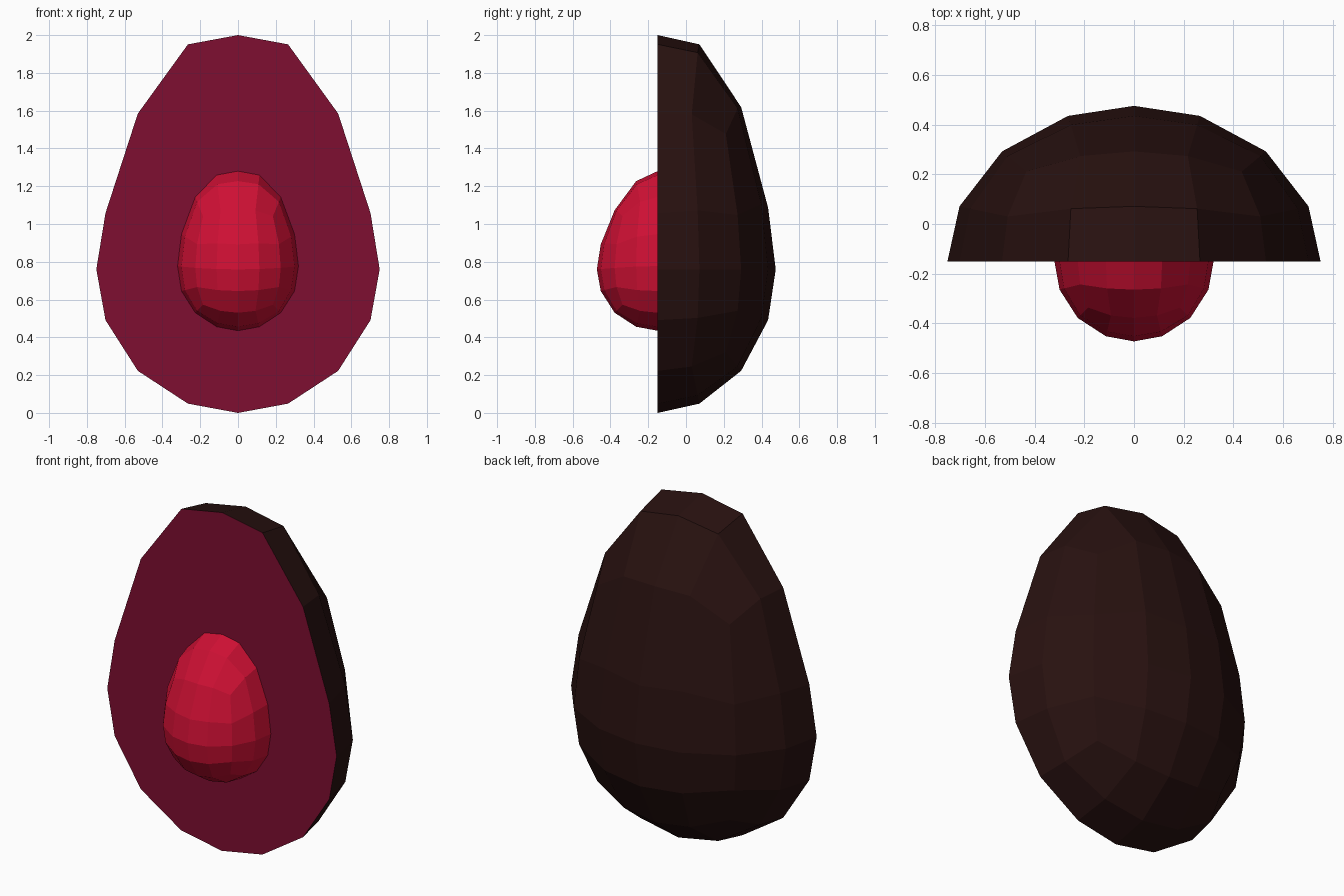
import bpy
import bmesh
from math import sqrt
from mathutils import Vector

cube = bpy.data.objects.get("Cube")
if cube:
    bpy.data.objects.remove(cube, do_unlink=True)

CUT_Y = -0.15      # plane of the cut face
MIDDLE_Z = 0.76    # height of the widest point


def make_material(name, color):
    mat = bpy.data.materials.new(name)
    mat.use_nodes = True
    mat.diffuse_color = color
    mat.node_tree.nodes["Principled BSDF"].inputs["Base Color"].default_value = color
    return mat


def to_sphere(p):
    """Map a point on the unit cube to the unit sphere."""
    x, y, z = (c * c for c in p)
    return Vector((p.x * sqrt(1 - y / 2 - z / 2 + y * z / 3),
                   p.y * sqrt(1 - z / 2 - x / 2 + z * x / 3),
                   p.z * sqrt(1 - x / 2 - y / 2 + x * y / 3)))


def make_egg(radii, lift, reach, min_y):
    """Rounded cube whose top patch is pulled up with a smooth falloff."""
    bm = bmesh.new()
    bmesh.ops.create_cube(bm, size=2)
    bmesh.ops.subdivide_edges(bm, edges=bm.edges[:], cuts=3, use_grid_fill=True)
    top = [v for v in bm.verts if v.co.z > 0.99
           and abs(v.co.x) < 0.6 and min_y < v.co.y < 0.6]
    for v in bm.verts:
        v.co = to_sphere(v.co) * Vector((1, 1, 1)).length / sqrt(3)
        v.co = Vector(c * r for c, r in zip(v.co, radii))
    anchors = [v.co.copy() for v in top]
    for v in bm.verts:
        near = min((v.co - a).length for a in anchors)
        t = max(0, 1 - near / reach)
        v.co.z += lift * t * t * (3 - 2 * t)
    return bm


def finish(name, bm, materials):
    bmesh.ops.recalc_face_normals(bm, faces=bm.faces[:])
    mesh = bpy.data.meshes.new(name)
    bm.to_mesh(mesh)
    bm.free()
    for mat in materials:
        mesh.materials.append(mat)
    obj = bpy.data.objects.new(name, mesh)
    obj.location = (0, CUT_Y, MIDDLE_Z)
    bpy.context.collection.objects.link(obj)
    return obj


skin = make_material("dark_skin", (0.021, 0.0056, 0.005, 1))
flesh = make_material("crimson_flesh", (0.21, 0.0044, 0.031, 1))
seed = make_material("red_seed", (0.62, 0.005, 0.034, 1))

# Half fruit: cut the egg down the middle and cap it with flesh
bm = make_egg((0.75, 0.625, 0.76), 0.48, 0.73, -0.6)
bmesh.ops.bisect_plane(bm, geom=bm.verts[:] + bm.edges[:] + bm.faces[:], dist=0.001,
                       plane_co=(0, 0, 0), plane_no=(0, 1, 0), clear_inner=True)
rim = [e for e in bm.edges if e.is_boundary]
bmesh.ops.contextual_create(bm, geom=rim)
for f in bm.faces:
    f.material_index = int(all(abs(v.co.y) < 0.002 for v in f.verts))
finish("fruit_half", bm, [skin, flesh])

# Seed: a smaller egg set halfway into the cut face
finish("fruit_seed", make_egg((0.32, 0.322, 0.325), 0.195, 0.45, -0.1), [seed])
